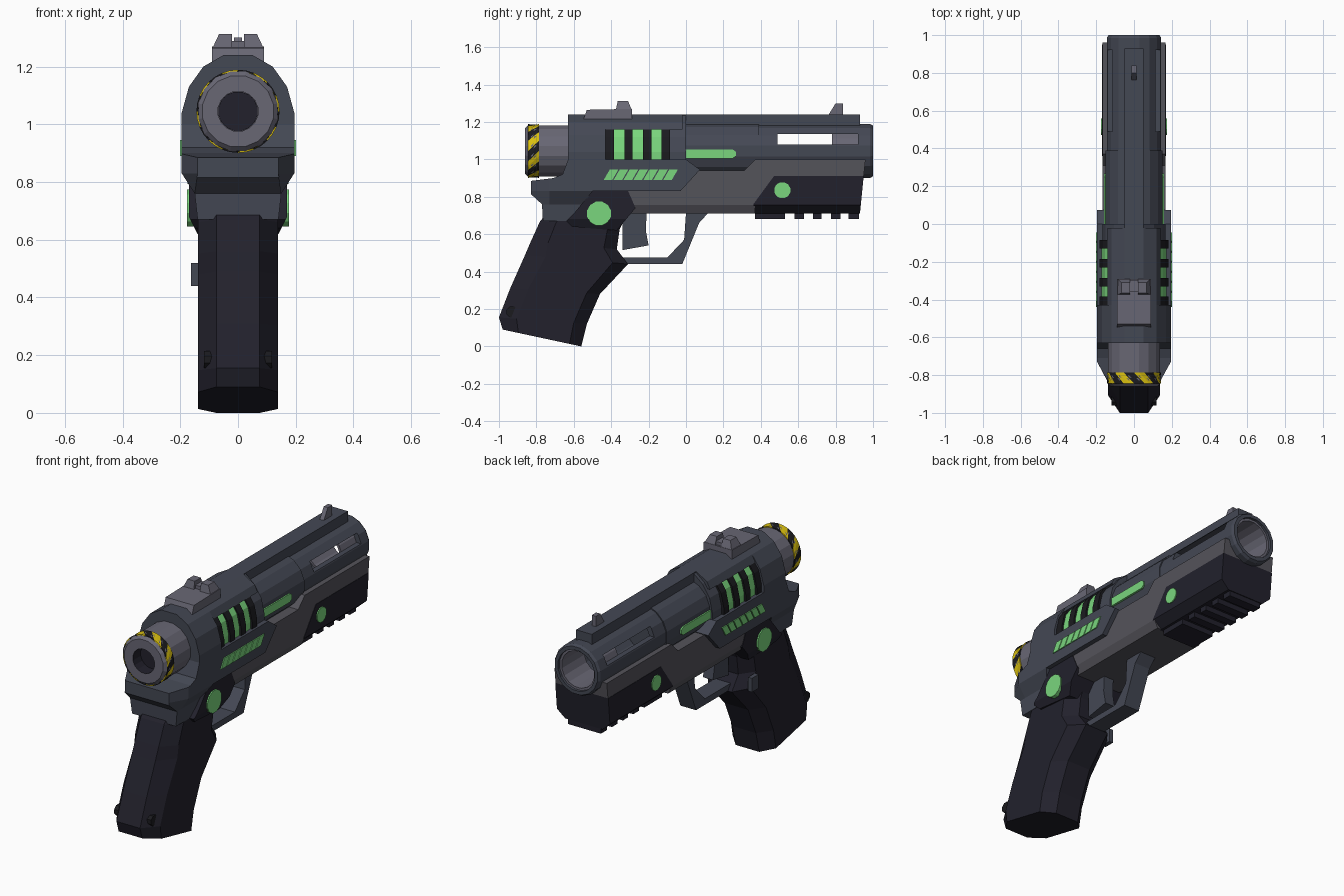
import bpy, bmesh, math
from mathutils import Vector

if "Cube" in bpy.data.objects:
    bpy.data.objects.remove(bpy.data.objects["Cube"])


def mat(name, r, g, b):
    lin = lambda c: ((c / 255 + 0.055) / 1.055) ** 2.4 if c > 10 else c / 3294
    m = bpy.data.materials.new(name)
    m.diffuse_color = (lin(r), lin(g), lin(b), 1)
    m.use_nodes = True
    m.node_tree.nodes["Principled BSDF"].inputs["Base Color"].default_value = m.diffuse_color
    return m


SLATE = mat("slate", 68, 72, 84)
GRAY = mat("light_gray", 104, 103, 116)
BODY = mat("warm_gray", 84, 83, 90)
DARK = mat("dark_grip", 34, 33, 44)
BLACK = mat("black", 27, 27, 31)
GREEN = mat("glow_green", 122, 214, 125)
YELLOW = mat("warning_yellow", 220, 194, 15)
AXIS_Z = 1.045


def finish(name, bm, *mats):
    bmesh.ops.recalc_face_normals(bm, faces=bm.faces)
    me = bpy.data.meshes.new(name)
    bm.to_mesh(me)
    bm.free()
    for m in mats:
        me.materials.append(m)
    ob = bpy.data.objects.new(name, me)
    bpy.context.collection.objects.link(ob)
    return ob


def prism(name, pts, width, m, cuts_z=(), cuts_y=(), inner=None):
    """Side profile (y, z) widened along x; with inner set, a mirrored pair of plates."""
    w = width if callable(width) else (lambda y, z: width)
    bm = bmesh.new()
    sides = (1,) if inner is None else (1, -1)
    for s in sides:
        a = [bm.verts.new((-1 if inner is None else s * inner, y, z)) for y, z in pts]
        b = [bm.verts.new((1 if inner is None else s * width, y, z)) for y, z in pts]
        bm.faces.new(a)
        bm.faces.new(b[::-1])
        for i in range(len(pts)):
            j = (i + 1) % len(pts)
            bm.faces.new((a[i], a[j], b[j], b[i]))
    for axis, cuts in (((0, 0, 1), cuts_z), ((0, 1, 0), cuts_y)):
        for c in cuts:
            bmesh.ops.bisect_plane(bm, geom=bm.verts[:] + bm.edges[:] + bm.faces[:],
                                   plane_co=Vector(axis) * c, plane_no=axis)
    if inner is None:
        for v in bm.verts:
            v.co.x *= w(v.co.y, v.co.z)
    return finish(name, bm, m)


def box(name, w, y0, y1, z0, z1, m):
    return prism(name, [(y0, z0), (y1, z0), (y1, z1), (y0, z1)], w, m)


def loft(name, rings, *mats, caps=True, rule=None):
    bm = bmesh.new()
    vs = [[bm.verts.new(p) for p in r] for r in rings]
    n = len(vs[0])
    for k in range(len(vs) - 1):
        for i in range(n):
            j = (i + 1) % n
            f = bm.faces.new((vs[k][i], vs[k][j], vs[k + 1][j], vs[k + 1][i]))
            f.material_index = rule(k, i) if rule else 0
    if caps:
        bm.faces.new(vs[0])
        bm.faces.new(vs[-1][::-1])
    return finish(name, bm, *mats)


def ring(r, y, n=16, twist=0.5):
    return [(r * math.cos((i + twist) * 2 * math.pi / n), y,
             AXIS_Z + r * math.sin((i + twist) * 2 * math.pi / n)) for i in range(n)]


def lathe(name, pts, *mats, caps=True, rule=None):
    return loft(name, [ring(r, y) for r, y in pts], *mats, caps=caps, rule=rule)


def section(name, half, y0, y1, m, grow=0.0):
    """Symmetric (x, z) cross-section run along y."""
    half = [(x + grow, z) for x, z in half]
    loop = half + [(-x, z) for x, z in half[::-1]]
    return loft(name, [[(x, y, z) for x, z in loop] for y in (y0, y1)], m)


def cut(ob, cutter):
    mod = ob.modifiers.new("cut", 'BOOLEAN')
    mod.object, mod.solver = cutter, 'EXACT'
    bpy.context.view_layer.objects.active = ob
    bpy.ops.object.modifier_apply(modifier="cut")
    bpy.data.objects.remove(cutter)


def disc(name, y, z, r, inner, outer, m, n=12):
    pts = [(y + r * math.cos((i + .5) * 2 * math.pi / n),
            z + r * math.sin((i + .5) * 2 * math.pi / n)) for i in range(n)]
    prism(name, pts, outer, m, inner=inner)


# Barrel: hollow muzzle tube with side slots, inner sleeve, solid middle
tube = lathe("muzzle_tube", [(.147, .38), (.147, .985), (.138, 1.0), (.118, 1.0),
                             (.116, .38), (.147, .38)], SLATE, caps=False)
bm = bmesh.new()
bm.from_mesh(tube.data)
bmesh.ops.remove_doubles(bm, verts=bm.verts, dist=1e-5)
bmesh.ops.recalc_face_normals(bm, faces=bm.faces)
bm.to_mesh(tube.data)
bm.free()
cut(tube, box("slot_cutter", .3, .49, .92, 1.08, 1.135, SLATE))
lathe("muzzle_sleeve", [(.119, .78), (.119, .985), (.105, .985), (.105, .78), (.119, .78)],
      GRAY, caps=False)
lathe("barrel_middle", [(.153, -.05), (.153, .39)], SLATE)
box("top_rib", .05, -.05, .93, 1.175, 1.24, SLATE)

# Slide rear and its vented part
rear = [(.05, 1.24), (.12, 1.2), (.17, 1.13), (.195, 1.04), (.195, .95)]
vent = [(.05, 1.235), (.105, 1.19), (.15, 1.12), (.168, 1.04), (.168, .95)]
section("slide_rear", rear, -.63, -.43, SLATE)
section("slide_vented", vent, -.43, 0, SLATE)
section("slide_cover", [(.05, 1.24), (.12, 1.2), (.14, 1.16)], -.43, -.02, SLATE)
louvre = [(.123, 1.16), (.15, 1.12), (.168, 1.04), (.168, 1.0)]
for i in range(4):
    y = -.43 + i * .1
    section("vent_bar", louvre, y, y + .045, BLACK, .014)
    if i < 3:
        section("vent_light", louvre, y + .045, y + .1, GREEN, .004)

# Rear cylinder with dark bore and warning band
lathe("rear_cylinder", [(.14, -.6), (.14, -.845), (.125, -.86), (.07, -.86), (.07, -.78)],
      GRAY, DARK, rule=lambda k, i: int(k == 3))
prism("bore_bottom", [(-.781, AXIS_Z - .05), (-.781, AXIS_Z + .05), (-.784, AXIS_Z + .05),
                      (-.784, AXIS_Z - .05)], .05, DARK)
loft("bore_plug", [ring(.069, -.79), ring(.069, -.785)], DARK)
loft("warning_band", [ring(.139, -.845, 32, 0), ring(.144, -.844, 32, 0),
                      ring(.144, -.786, 32, 2), ring(.139, -.785, 32, 2)],
     YELLOW, BLACK, caps=False, rule=lambda k, i: (i // 2) % 2)

# Frame: wide upper panel with rear tang, tapered lower part
tang = lambda y: .195 if y > -.73 else .195 - (-.73 - y) * .55
prism("frame_upper", [(-.83, .83), (-.83, .885), (-.71, .9), (-.66, .92), (-.63, 1.0), (0, 1.0),
                      (.075, .945), (-.03, .83)], lambda y, z: tang(y), SLATE, cuts_y=[-.73])


def low_width(y, z):
    k = min(1, max(0, (z - .76) / .07))
    return .14 + .01 * min(1, max(0, (z - .67) / .09)) + k * (tang(y) - .15)


prism("frame_lower", [(-.83, .83), (-.83, .815), (-.77, .76), (-.765, .67), (-.62, .67),
                      (-.58, .72), (-.5, .83)], low_width, SLATE, cuts_z=[.76], cuts_y=[-.73])
for i in range(7):
    y = -.44 + i * .053
    prism("side_light", [(y, .89), (y + .046, .89), (y + .078, .945), (y + .032, .945)],
          .201, GREEN, inner=.19)

# Receiver with bore channel
skirt = lambda y, z: .167 - .022 * min(1, max(0, (.755 - z) / .045))
receiver = prism("receiver", [(-.36, .83), (-.36, .71), (.37, .71), (.37, .75), (.47, .91),
                              (.95, .91), (.96, 1.0), (.37, 1.0), (.31, .94), (-.1, .94)],
                 skirt, BODY, cuts_z=[.755])
cut(receiver, loft("bore_cutter", [ring(.13, .385), ring(1.0 * .13, 1.2)], BODY))
prism("light_bar", [(0, 1.005), (.25, 1.005), (.268, 1.018), (.268, 1.04), (.25, 1.053),
                    (0, 1.053)], .158, GREEN, inner=.12)

# Accessory rail under the muzzle
prism("rail_block", [(.36, .71), (.93, .71), (.95, .91), (.47, .91), (.36, .76)],
      lambda y, z: .169 - .05 * min(1, max(0, (.755 - z) / .045)), DARK, cuts_z=[.755])
for y0, y1 in ((.37, .53), (.58, .63), (.68, .725), (.775, .825), (.87, .925)):
    box("rail_tooth", .105, y0, y1, .68, .715, DARK)
disc("rail_light", .515, .835, .044, .16, .175, GREEN)

# Grip: chamfered rings between back and front edge points
spine = [((-.98, .09), (-.56, .0)), ((-1.0, .155), (-.53, .12)), ((-.94, .31), (-.46, .28)),
         ((-.86, .49), (-.31, .44)), ((-.83, .56), (-.37, .52)), ((-.78, .67), (-.355, .625)),
         ((-.70, .76), (-.30, .74))]
rings = []
for (yb, zb), (yf, zf) in spine:
    p = lambda t: (yb + (yf - yb) * t, zb + (zf - zb) * t)
    outline = [(.075, 0), (.138, .2), (.138, .85), (.075, 1)]
    half = [(x, *p(t)) for x, t in outline]
    rings.append(half + [(-x, y, z) for x, y, z in half[::-1]])
loft("grip", rings, DARK)
prism("grip_shoulder", [(-.64, .67), (-.61, .64), (-.37, .62), (-.27, .74), (-.31, .832),
                        (-.5, .832), (-.6, .71)],
      lambda y, z: .17 - .03 * min(1, max(0, (.68 - z) / .06)), DARK, cuts_z=[.68])
disc("grip_light", -.465, .71, .066, .13, .177, GREEN)
disc("grip_pin", -.93, .185, .032, .08, .118, BLACK, 8)
release = box("magazine_release", .0125, -.43, -.37, .44, .52, SLATE)
release.location.x = -.15

# Trigger and guard
prism("trigger_guard", [(-.36, .44), (-.02, .44), (.07, .66), (.12, .715), (0, .715),
                        (-.01, .57), (-.1, .475), (-.36, .475)], .05, SLATE)
prism("trigger", [(-.34, .72), (-.21, .72), (-.215, .62), (-.2, .54), (-.34, .515)], .032, SLATE)

# Sights
prism("rear_sight_base", [(-.55, 1.21), (-.29, 1.21), (-.29, 1.27), (-.53, 1.265)], .09, GRAY)
for s in (1, -1):
    rows = []
    for y0, y1, z, xo in ((-.375, -.29, 1.265, .088), (-.365, -.31, 1.312, .066)):
        rows.append([(s * .02, y0, z), (s * xo, y0, z), (s * xo, y1, z), (s * .02, y1, z)])
    loft("rear_sight_post", rows, GRAY)
box("rear_sight_notch", .021, -.36, -.3, 1.26, 1.288, GRAY)
prism("front_sight", [(.76, 1.235), (.84, 1.235), (.84, 1.3), (.8, 1.3)], .013, GRAY)
